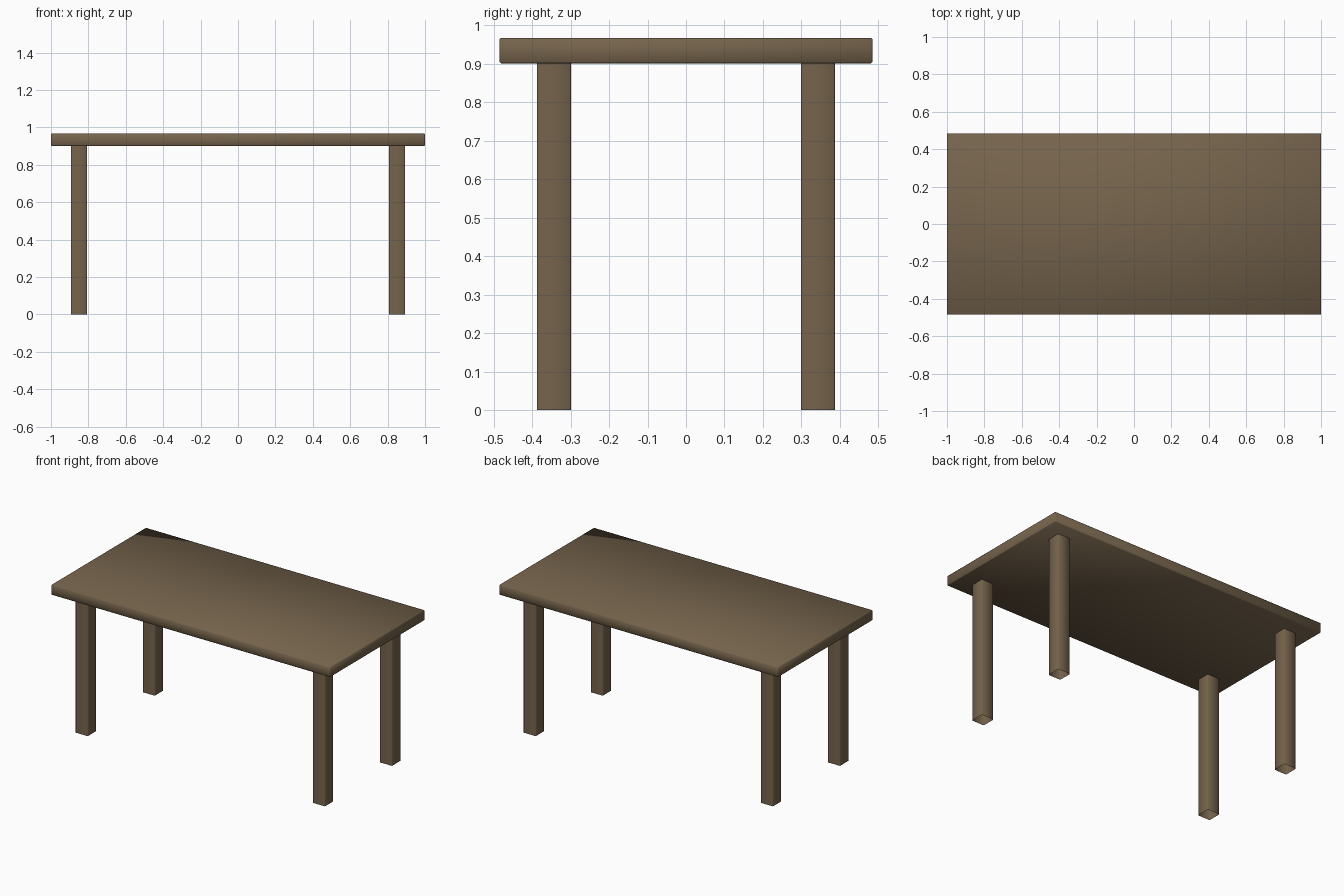
import bpy
import bmesh
from mathutils import Matrix, Vector

cube = bpy.data.objects.get("Cube")
if cube:
    bpy.data.objects.remove(cube, do_unlink=True)

# Brown wood colour
wood = bpy.data.materials.new("brown_wood")
wood.use_nodes = True
colour = (0.18, 0.127, 0.073, 1)
wood.diffuse_color = colour
wood.node_tree.nodes["Principled BSDF"].inputs["Base Color"].default_value = colour


def box(name, centre, size, bevel, hollow=False):
    """Softly bevelled box; hollow ones are tubes open at both ends."""
    bm = bmesh.new()
    bmesh.ops.create_cube(bm, size=1, matrix=Matrix.Diagonal((*size, 1)))
    if hollow:
        caps = [f for f in bm.faces if abs(f.normal.z) > 0.9]
        bmesh.ops.delete(bm, geom=caps, context='FACES_ONLY')
        edges = [e for e in bm.edges if abs(e.verts[0].co.z - e.verts[1].co.z) > 0.1]
    else:
        edges = bm.edges[:]
    bmesh.ops.bevel(bm, geom=edges, offset=bevel, segments=1, affect='EDGES')
    for face in bm.faces:
        face.smooth = True
    mesh = bpy.data.meshes.new(name)
    bm.to_mesh(mesh)
    bm.free()
    mesh.materials.append(wood)
    obj = bpy.data.objects.new(name, mesh)
    obj.location = Vector(centre)
    bpy.context.collection.objects.link(obj)
    return obj


# Table top
box("table_top", (0, 0, 0.934), (2, 0.97, 0.066), 0.004)

# Four square tube legs
for x, side in ((1, "left"), (-1, "right")):
    for y, end in ((-1, "front"), (1, "back")):
        box(f"{end}_{side}_leg", (x * 0.85, y * 0.343, 0.451),
            (0.088, 0.088, 0.902), 0.003, hollow=True)
